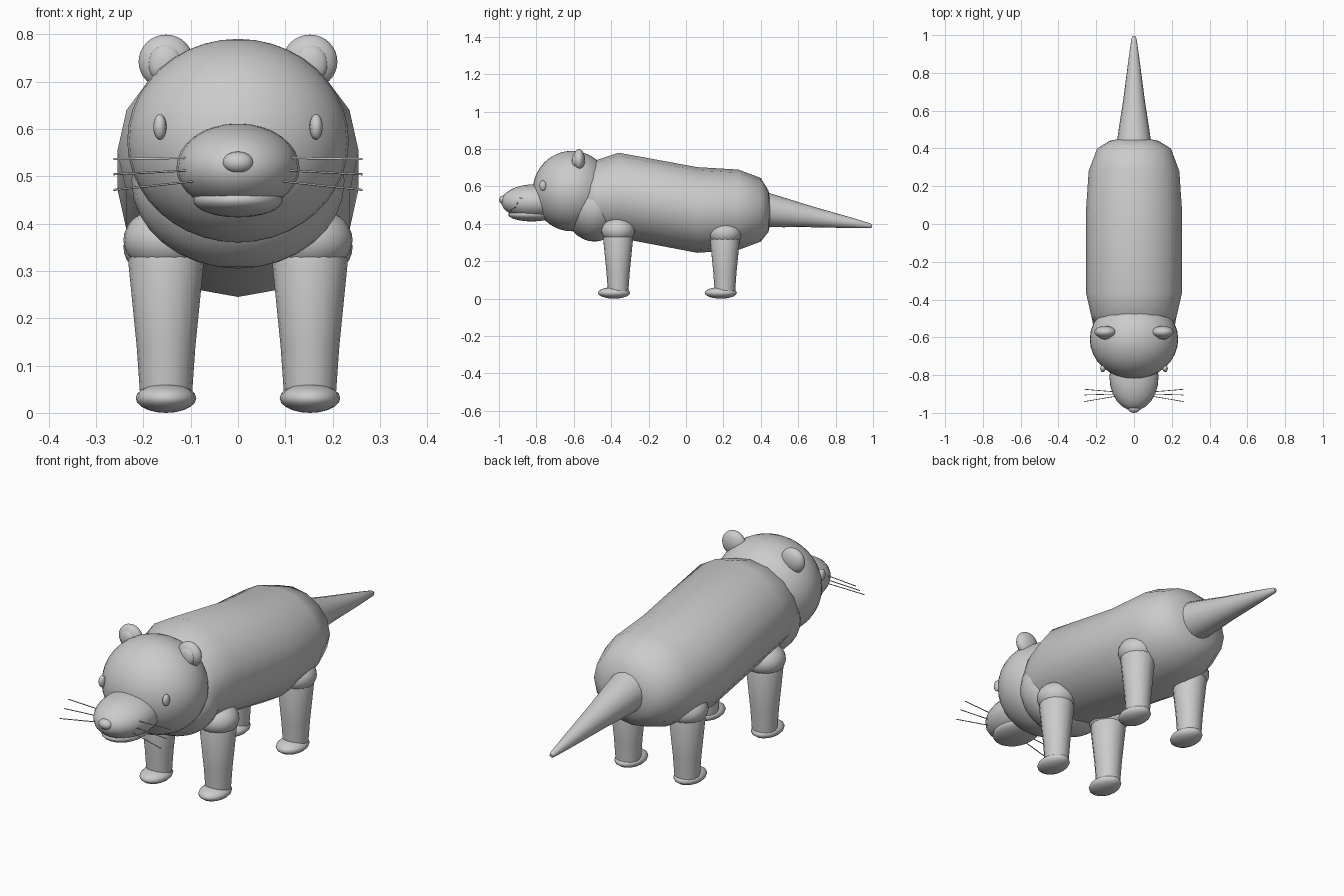
import bpy
import math
from mathutils import Vector

old = bpy.data.objects.get("Cube")
if old:
    bpy.data.objects.remove(old, do_unlink=True)

fur = bpy.data.materials.new("plain grey")
fur.use_nodes = True
GREY = (0.6, 0.6, 0.6, 1)
fur.diffuse_color = GREY
fur.node_tree.nodes["Principled BSDF"].inputs["Base Color"].default_value = GREY


def finish(obj, name, angle=60):
    obj.name = name
    obj.data.materials.append(fur)
    bpy.ops.object.select_all(action="DESELECT")
    obj.select_set(True)
    bpy.context.view_layer.objects.active = obj
    bpy.ops.object.shade_smooth_by_angle(angle=math.radians(angle))
    return obj


def ellipsoid(name, center, radii, segments=24, rings=16):
    bpy.ops.mesh.primitive_uv_sphere_add(segments=segments, ring_count=rings, location=center)
    obj = bpy.context.object
    obj.scale = radii
    bpy.ops.object.transform_apply(location=False, rotation=False, scale=True)
    return finish(obj, name)


def loft(name, rings, sides=16):
    """Closed skin over rings of (center, horizontal axis, vertical axis)."""
    verts, faces = [], []
    for center, u, v in rings:
        for i in range(sides):
            a = math.tau * i / sides
            verts.append(Vector(center) + Vector(u) * math.cos(a) + Vector(v) * math.sin(a))
    for r in range(len(rings) - 1):
        for i in range(sides):
            j = (i + 1) % sides
            faces.append((r * sides + i, r * sides + j, (r + 1) * sides + j, (r + 1) * sides + i))
    faces.append(tuple(reversed(range(sides))))
    faces.append(tuple(range((len(rings) - 1) * sides, len(rings) * sides)))
    mesh = bpy.data.meshes.new(name)
    mesh.from_pydata(verts, [], faces)
    mesh.update()
    obj = bpy.data.objects.new(name, mesh)
    bpy.context.collection.objects.link(obj)
    # Make all faces point outward
    bpy.context.view_layer.objects.active = obj
    bpy.ops.object.select_all(action="DESELECT")
    obj.select_set(True)
    bpy.ops.object.mode_set(mode="EDIT")
    bpy.ops.mesh.select_all(action="SELECT")
    bpy.ops.mesh.normals_make_consistent(inside=False)
    bpy.ops.object.mode_set(mode="OBJECT")
    return finish(obj, name)


# Torso: y, half width, bottom, top
torso = [(-0.57, 0.12, 0.45, 0.62), (-0.53, 0.21, 0.36, 0.71), (-0.48, 0.228, 0.335, 0.74),
         (-0.36, 0.255, 0.325, 0.78), (0.06, 0.255, 0.245, 0.703), (0.28, 0.24, 0.26, 0.69),
         (0.40, 0.195, 0.305, 0.645), (0.44, 0.13, 0.355, 0.58), (0.455, 0.06, 0.42, 0.52)]
loft("torso", [((0, y, (lo + hi) / 2), (w, 0, 0), (0, 0, (hi - lo) / 2))
               for y, w, lo, hi in torso])
ellipsoid("neck", (0, -0.49, 0.49), (0.225, 0.16, 0.185))

# Tail: tapering along a sloped axis
base, tip = Vector((0, 0.42, 0.475)), Vector((0, 0.995, 0.388))
tail = []
for t, r in [(0, 0.093), (0.2, 0.076), (0.4, 0.058), (0.6, 0.043), (0.8, 0.028), (0.98, 0.013), (1, 0.007)]:
    tail.append((base.lerp(tip, t), (r, 0, 0), (0, 0.15 * r, r)))
loft("tail", tail)

# Head
ellipsoid("head", (0, -0.61, 0.575), (0.234, 0.21, 0.215), 32, 20)
ellipsoid("muzzle", (0, -0.81, 0.518), (0.13, 0.178, 0.093))
ellipsoid("lower_jaw", (0, -0.825, 0.45), (0.095, 0.125, 0.037))
ellipsoid("nose", (0, -0.975, 0.529), (0.033, 0.025, 0.023), 16, 12)

for side, s in (("left", 1), ("right", -1)):
    ellipsoid(side + "_eye", (s * 0.165, -0.765, 0.604), (0.014, 0.019, 0.027), 16, 12)
    ellipsoid(side + "_ear", (s * 0.152, -0.572, 0.742), (0.058, 0.032, 0.057))
    ellipsoid(side + "_inner_ear", (s * 0.153, -0.592, 0.737), (0.037, 0.019, 0.041), 16, 12)

    # Whiskers fan out from the cheek
    for k, (z0, z1, y1) in enumerate([(0.539, 0.536, -0.875), (0.513, 0.504, -0.905), (0.49, 0.471, -0.94)]):
        start = Vector((s * 0.085, -0.9 - 0.01 * (k - 1), z0))
        end = Vector((s * 0.263, y1, z1))
        bpy.ops.mesh.primitive_cylinder_add(vertices=6, radius=0.0022, depth=(end - start).length,
                                            location=(start + end) / 2)
        rod = bpy.context.object
        rod.rotation_euler = (end - start).to_track_quat("Z", "Y").to_euler()
        finish(rod, f"{side}_whisker_{k + 1}")

    # Legs
    for place, y, top in (("front", -0.363, 0.365), ("rear", 0.208, 0.35)):
        x = s * 0.152
        label = f"{side}_{place}"
        ellipsoid(label + "_upper_leg", (x, y, top), (0.09, 0.09, 0.07))
        leg = [(0.32, 0.08), (0.14, 0.062), (0.04, 0.055)]
        loft(label + "_leg", [((x, y, z), (r, 0, 0), (0, r, 0))
                              for z, r in [(0.335, 0.076)] + leg])
        ellipsoid(label + "_paw", (x, y - 0.022, 0.032), (0.064, 0.086, 0.031), 16, 10)

# Stand the paws on the ground
lowest = 0.001
for obj in bpy.context.scene.objects:
    if obj.name.endswith("_paw"):
        obj.location.z -= lowest
